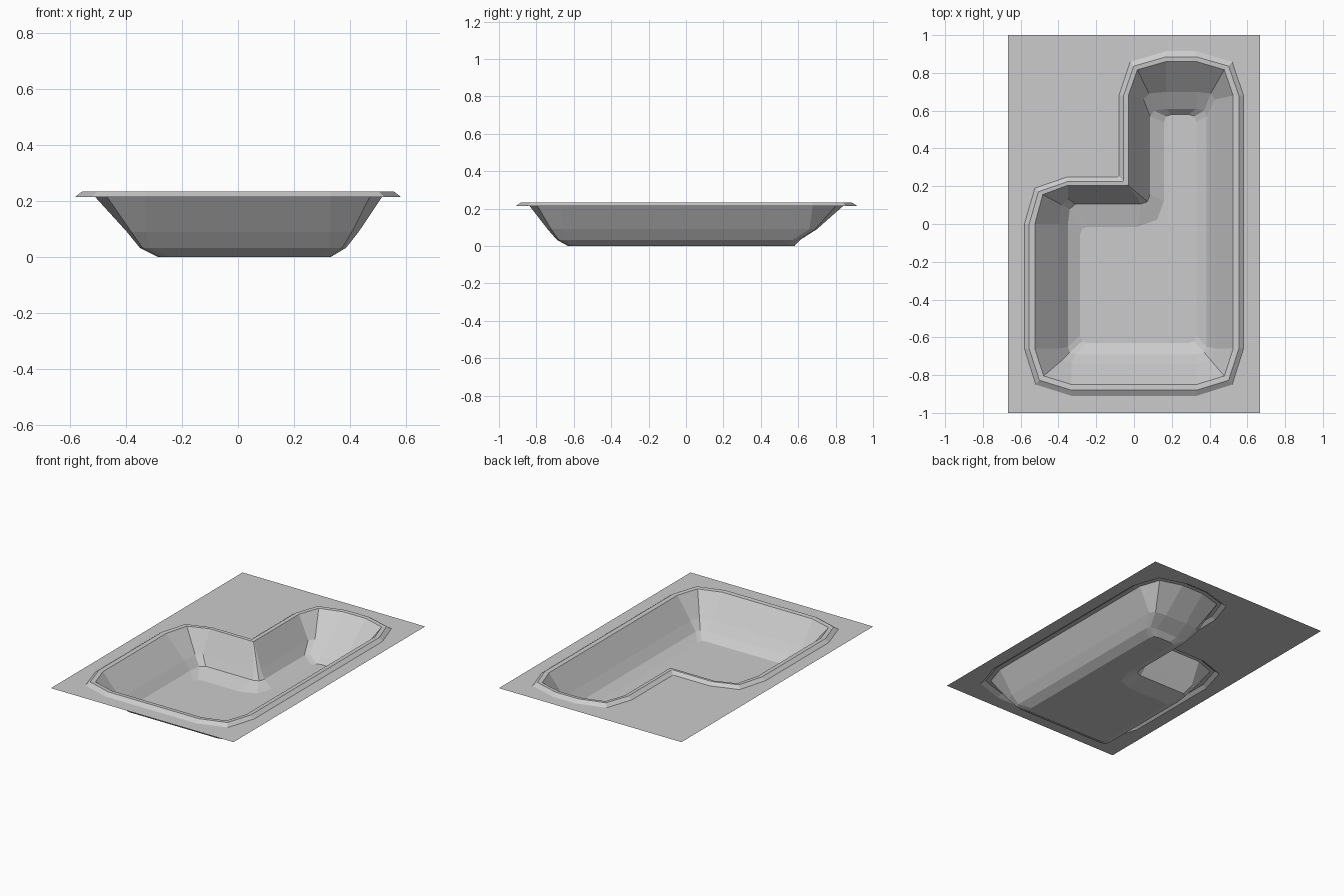
import bpy, bmesh

if "Cube" in bpy.data.objects:
    bpy.data.objects.remove(bpy.data.objects["Cube"])

K = 0.76  # how far the middle point of each corner bulges out


def ring(z, xl, xr, yb, yt, xn, yn, rn):
    """L-shaped outline with five outer corners and one inner notch corner."""
    def corner(ex, ey, cx, cy, sx, sy, flip):
        rx = max(0.04, (ex - cx) * sx)
        ry = max(0.04, (ey - cy) * sy)
        pts = [(ex, ey - sy * ry),
               (ex - sx * rx * (1 - K), ey - sy * ry * (1 - K)),
               (ex - sx * rx, ey)]
        return pts[::-1] if flip else pts

    p = corner(xl, yb, -0.33, -0.66, -1, -1, False)
    p += corner(xr, yb, 0.33, -0.66, 1, -1, True)
    p += corner(xr, yt, 0.33, 0.68, 1, 1, False)
    p += corner(xn, yt, 0.17, 0.68, -1, 1, True)
    p += [(xn, yn + rn), (xn - rn * 0.27, yn + rn * 0.27), (xn - rn, yn)]
    p += corner(xl, yn, -0.35, 0.0, -1, 1, True)
    return [(x, y, z) for x, y in p]


def finish(bm, name):
    mesh = bpy.data.meshes.new(name)
    bm.to_mesh(mesh)
    bm.free()
    obj = bpy.data.objects.new(name, mesh)
    bpy.context.collection.objects.link(obj)
    return obj


def loft(name, rings, cap=False):
    bm = bmesh.new()
    loops = [[bm.verts.new(co) for co in r] for r in rings]
    n = len(loops[0])
    for a, b in zip(loops, loops[1:]):
        for i in range(n):
            j = (i + 1) % n
            bm.faces.new((a[i], a[j], b[j], b[i]))
    if cap:
        bm.faces.new(loops[-1])
    return finish(bm, name)


outer = ring(0.215, -0.58, 0.58, -0.91, 0.915, -0.08, 0.25, 0.004)
crest = ring(0.234, -0.555, 0.555, -0.88, 0.885, -0.055, 0.225, 0.004)
inner = ring(0.232, -0.525, 0.525, -0.85, 0.86, -0.03, 0.205, 0.004)

# raised edging around the pool
loft("pool_edging", [outer, crest, inner])

# sloping walls and flat floor
loft("pool_basin", [
    inner,
    ring(0.09, -0.396, 0.43, -0.74, 0.70, 0.05, 0.135, 0.03),
    ring(0.033, -0.35, 0.385, -0.69, 0.61, 0.085, 0.105, 0.05),
    ring(0.0, -0.285, 0.33, -0.63, 0.58, 0.16, -0.015, 0.14),
], cap=True)

# surrounding ground sheet with an opening that matches the edging
bm = bmesh.new()
edges = []
sheet = [(-0.667, -1, 0.215), (0.667, -1, 0.215), (0.667, 1, 0.215), (-0.667, 1, 0.215)]
for outline in (sheet, outer):
    vs = [bm.verts.new(co) for co in outline]
    edges += [bm.edges.new((vs[i - 1], vs[i])) for i in range(len(vs))]
bmesh.ops.triangle_fill(bm, edges=edges, use_beauty=True, normal=(0, 0, 1))
for f in bm.faces:
    f.normal_update()
    if f.normal.z < 0:
        f.normal_flip()
finish(bm, "ground_sheet")
